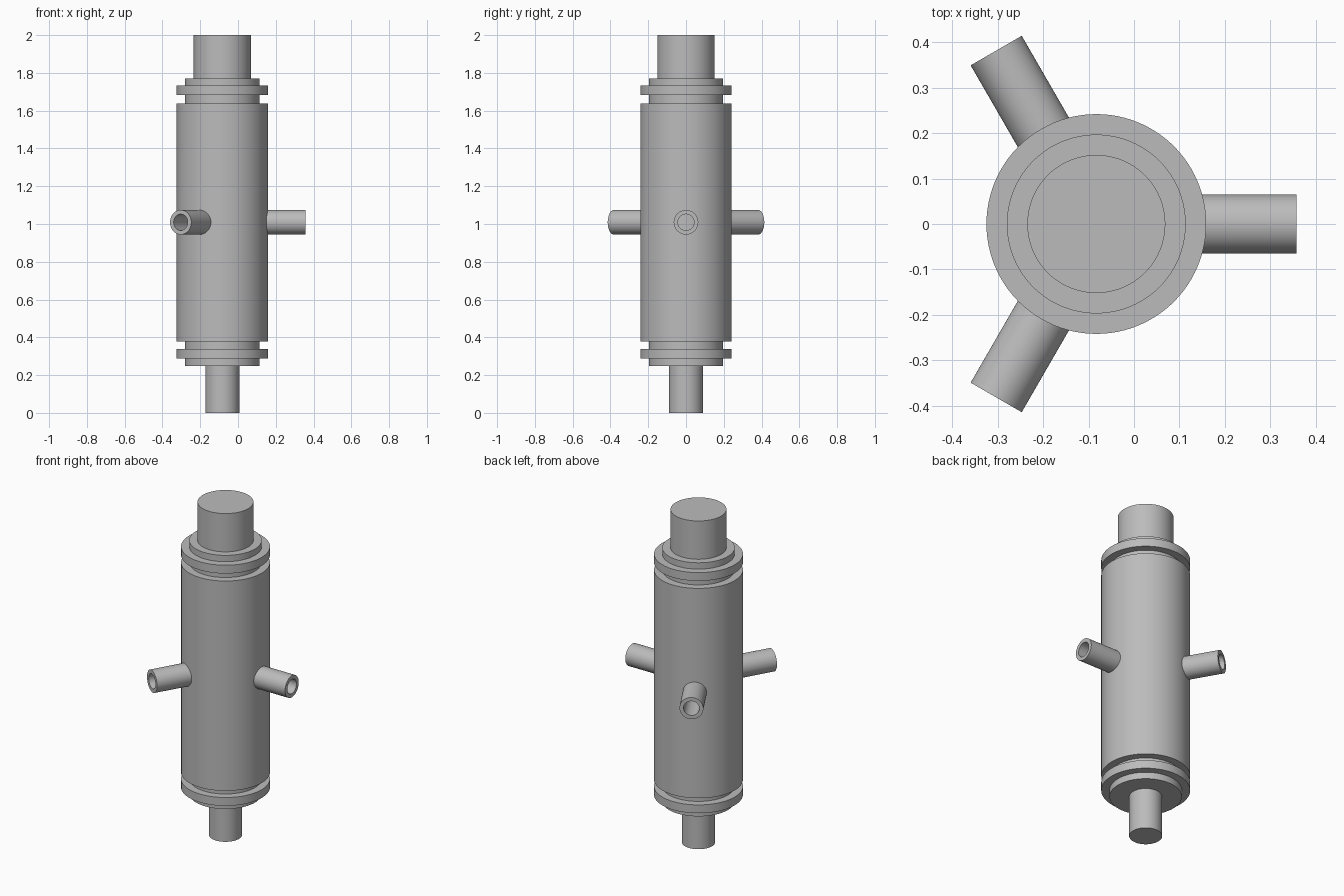
import bpy, bmesh, math
from mathutils import Matrix

cube = bpy.data.objects.get("Cube")
if cube:
    bpy.data.objects.remove(cube, do_unlink=True)

AXIS_X = -0.083
SEGMENTS = 96

grey = bpy.data.materials.new("plain grey")
grey.use_nodes = True
colour = (0.5, 0.5, 0.5, 1)
grey.diffuse_color = colour
grey.node_tree.nodes["Principled BSDF"].inputs["Base Color"].default_value = colour


def lathe(name, profile, matrix, closed=False):
    """Spin a (radius, height) profile around z; zero radius makes a pole."""
    bm = bmesh.new()
    verts = [bm.verts.new((r, 0, h)) for r, h in profile]
    pairs = list(zip(verts, verts[1:]))
    if closed:
        pairs.append((verts[-1], verts[0]))
    edges = [bm.edges.new(p) for p in pairs]
    bmesh.ops.spin(bm, geom=verts + edges, cent=(0, 0, 0), axis=(0, 0, 1),
                   angle=math.tau, steps=SEGMENTS, use_duplicate=False)
    bmesh.ops.remove_doubles(bm, verts=bm.verts, dist=1e-5)
    bmesh.ops.recalc_face_normals(bm, faces=bm.faces)
    mesh = bpy.data.meshes.new(name)
    bm.to_mesh(mesh)
    bm.free()
    mesh.materials.append(grey)
    obj = bpy.data.objects.new(name, mesh)
    bpy.context.collection.objects.link(obj)
    obj.matrix_world = matrix
    bpy.ops.object.select_all(action="DESELECT")
    obj.select_set(True)
    bpy.context.view_layer.objects.active = obj
    bpy.ops.object.shade_smooth_by_angle(angle=math.radians(30))
    return obj


# Stepped main housing: lower shaft, grooved collars, barrel, upper shaft
SHAFT_LOW, SHAFT_TOP, NECK, BARREL = 0.09, 0.152, 0.197, 0.242
steps = [(SHAFT_LOW, 0, 0.247), (NECK, 0.247, 0.287), (BARREL, 0.287, 0.337),
         (NECK, 0.337, 0.377), (BARREL, 0.377, 1.637), (NECK, 1.637, 1.682),
         (BARREL, 1.682, 1.732), (NECK, 1.732, 1.77), (SHAFT_TOP, 1.77, 2)]
outline = [(0, 0)]
for radius, low, high in steps:
    outline += [(radius, low), (radius, high)]
outline.append((0, 2))
lathe("housing", outline, Matrix.Translation((AXIS_X, 0, 0)))

# Three hollow side pipes spaced evenly around the barrel
pipe = [(0.065, 0.2), (0.065, 0.441), (0.043, 0.441), (0.043, 0.2)]
for i, side in enumerate(("left", "back", "front")):
    turn = Matrix.Rotation(i * math.tau / 3, 4, "Z") @ Matrix.Rotation(math.pi / 2, 4, "Y")
    lathe(side + "_pipe", pipe, Matrix.Translation((AXIS_X, 0, 1.009)) @ turn, closed=True)
